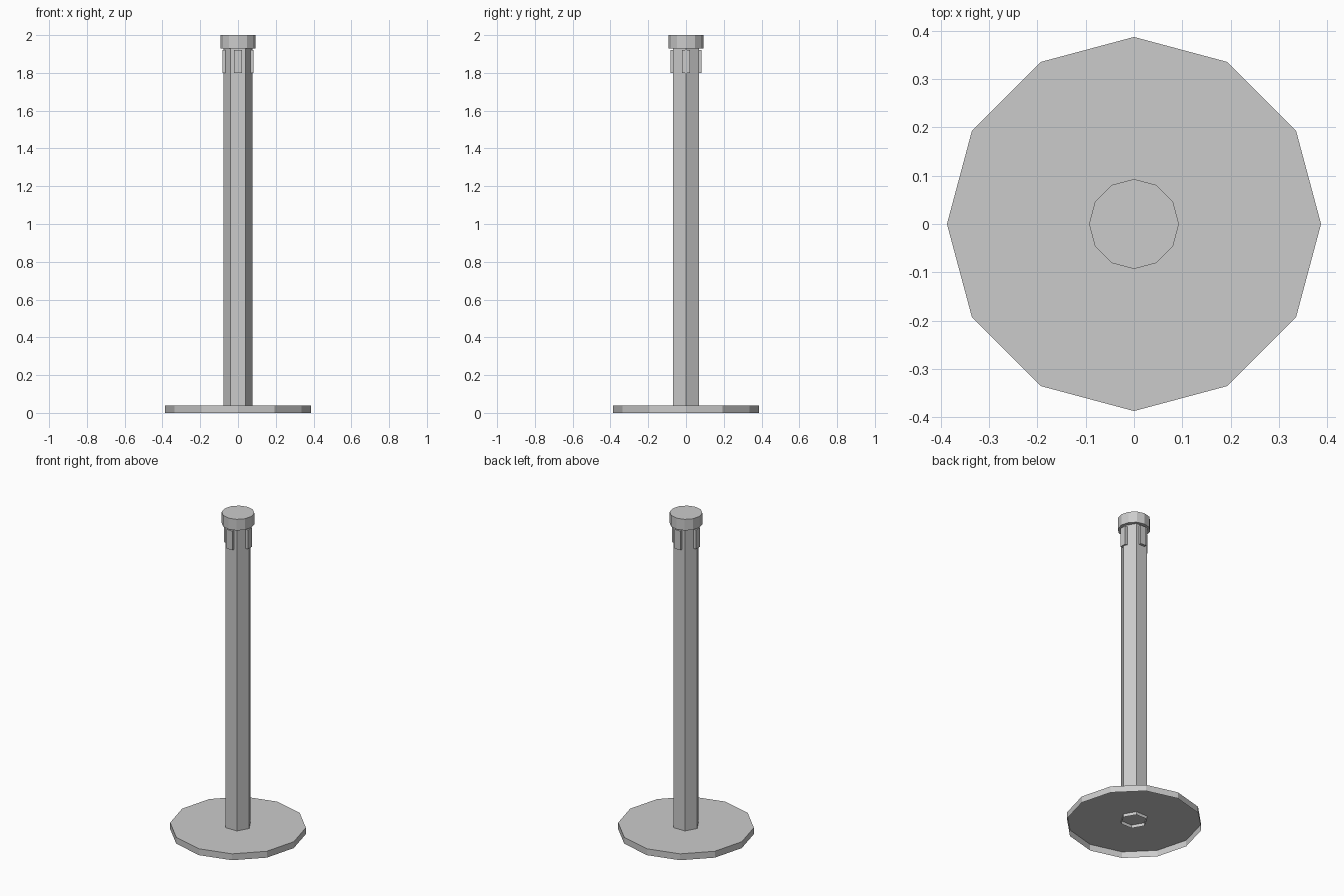
import bpy, bmesh
from math import cos, sin, pi

if "Cube" in bpy.data.objects:
    bpy.data.objects.remove(bpy.data.objects["Cube"])


def prism(name, sides, radius, z0, z1, bottom=True, top=True):
    """Upright prism with a corner on +x and optional end caps."""
    bm = bmesh.new()
    rings = [[bm.verts.new((radius * cos(2 * pi * i / sides),
                            radius * sin(2 * pi * i / sides), z))
              for i in range(sides)] for z in (z0, z1)]
    low, high = rings
    for i in range(sides):
        j = (i + 1) % sides
        bm.faces.new((low[i], low[j], high[j], high[i]))
    if bottom:
        bm.faces.new(low[::-1])
    if top:
        bm.faces.new(high)
    mesh = bpy.data.meshes.new(name)
    bm.to_mesh(mesh)
    bm.free()
    obj = bpy.data.objects.new(name, mesh)
    bpy.context.collection.objects.link(obj)
    return obj


# Base plate, hollow underneath
prism("base_plate", 12, 0.387, 0.0, 0.04, bottom=False)

# Hexagonal pole, its open end poking through the plate
prism("pole", 6, 0.078, 0.02, 1.93, bottom=False, top=False)

# Cap
prism("cap", 12, 0.093, 1.93, 2.0)

# Four belt clips around the head
for i, side in enumerate(("right", "back", "left", "front")):
    a = i * pi / 2
    bpy.ops.mesh.primitive_cube_add(
        size=1, location=(0.068 * cos(a), 0.068 * sin(a), 1.86), rotation=(0, 0, a))
    clip = bpy.context.object
    clip.name = "belt_clip_" + side
    clip.scale = (0.03, 0.04, 0.12)
